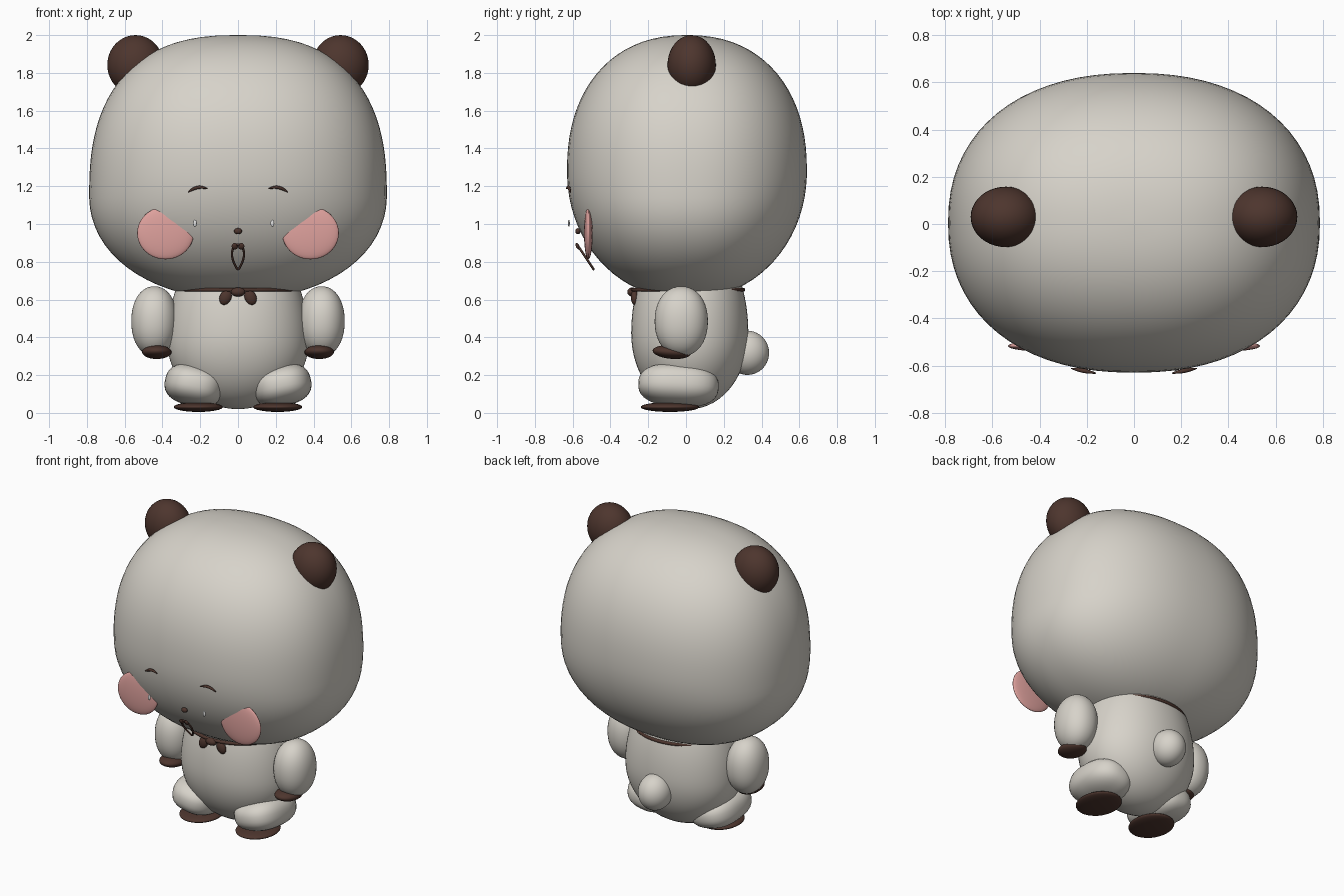
import bpy, bmesh, math
from mathutils import Vector, Euler

if "Cube" in bpy.data.objects:
    bpy.data.objects.remove(bpy.data.objects["Cube"])


def material(name, rgb):
    m = bpy.data.materials.new(name)
    m.diffuse_color = (*rgb, 1)
    m.use_nodes = True
    m.node_tree.nodes["Principled BSDF"].inputs["Base Color"].default_value = m.diffuse_color
    return m


CREAM = material("cream fur", (0.68, 0.65, 0.59))
BROWN = material("dark brown", (0.075, 0.036, 0.027))
PINK = material("blush pink", (0.74, 0.36, 0.34))
WHITE = material("tear white", (0.75, 0.75, 0.75))


def add(name, bm, mat):
    bmesh.ops.recalc_face_normals(bm, faces=bm.faces)
    me = bpy.data.meshes.new(name)
    bm.to_mesh(me)
    bm.free()
    for p in me.polygons:
        p.use_smooth = True
    me.materials.append(mat)
    ob = bpy.data.objects.new(name, me)
    bpy.context.collection.objects.link(ob)
    return ob


def spow(v, e):
    return math.copysign(abs(v) ** e, v)


def blob(name, loc, radii, mat, rot=(0, 0, 0), power=2.0, seg=40):
    """Rounded ellipsoid; power above 2 makes it boxier."""
    bm = bmesh.new()
    bmesh.ops.create_uvsphere(bm, u_segments=seg, v_segments=seg // 2, radius=1)
    turn = Euler(rot).to_matrix()
    for v in bm.verts:
        d = sum(abs(c) ** power for c in v.co) ** (-1 / power)
        v.co = turn @ Vector([c * d * r for c, r in zip(v.co, radii)]) + Vector(loc)
    return add(name, bm, mat)


def half(z, mid, low, high, r, p_up=2.0, p_low=2.0):
    """Radius at height z of an egg profile whose widest point is at mid."""
    span, p = (high - mid, p_up) if z > mid else (mid - low, p_low)
    return r * max(0, 1 - (abs(z - mid) / span) ** p) ** (1 / p)


def loft(name, rx, ry, z0, z1, cy, power, mat, rings=40, seg=72):
    bm = bmesh.new()
    loops = []
    for i in range(rings + 1):
        z = (z0 + z1) / 2 - (z1 - z0) / 2 * math.cos(math.pi * (i + 0.12) / (rings + 0.24))
        loops.append([bm.verts.new((rx(z) * spow(math.cos(a), 2 / power),
                                    cy + ry(z) * spow(math.sin(a), 2 / power), z))
                      for a in (2 * math.pi * k / seg for k in range(seg))])
    for a, b in zip(loops, loops[1:]):
        for k in range(seg):
            bm.faces.new((a[k], a[(k + 1) % seg], b[(k + 1) % seg], b[k]))
    bm.faces.new(loops[0])
    bm.faces.new(loops[-1])
    return add(name, bm, mat)


def tube(name, points, radius, mat, taper=None, closed=False):
    """Round line through the points, turned into a mesh."""
    cu = bpy.data.curves.new(name, 'CURVE')
    cu.dimensions = '3D'
    cu.bevel_depth = radius
    cu.bevel_resolution = 3
    cu.use_fill_caps = True
    sp = cu.splines.new('POLY')
    sp.points.add(len(points) - 1)
    sp.use_cyclic_u = closed
    for i, (p, co) in enumerate(zip(sp.points, points)):
        p.co = (*co, 1)
        p.radius = taper(i / (len(points) - 1)) if taper else 1
    tmp = bpy.data.objects.new(name, cu)
    bpy.context.collection.objects.link(tmp)
    me = bpy.data.meshes.new_from_object(tmp)
    bpy.data.objects.remove(tmp)
    me.materials.clear()
    me.materials.append(mat)
    for p in me.polygons:
        p.use_smooth = True
    ob = bpy.data.objects.new(name, me)
    bpy.context.collection.objects.link(ob)
    return ob


# Head: wide egg with a flattened crown, widest lower from the front than from the side
loft("head", lambda z: half(z, 1.15, 0.60, 2.0, 0.788, 2.5, 2.1),
     lambda z: half(z, 1.28, 0.60, 2.0, 0.635, 2.25, 2.05),
     0.60, 2.0, 0.005, 2.25, CREAM)

# Body, rising into the head
loft("body", lambda z: half(z, 0.38, 0.02, 0.95, 0.375),
     lambda z: half(z, 0.42, 0.02, 0.98, 0.31), 0.02, 0.68, 0.02, 2.1, CREAM, rings=28)

# Tail
blob("tail", (0, 0.325, 0.318), (0.105, 0.115, 0.117), CREAM)

# Collar and bow
tube("collar", [(0.318 * math.cos(a), 0.01 + 0.292 * math.sin(a), 0.652)
                for a in (2 * math.pi * k / 64 for k in range(64))], 0.011, BROWN, closed=True)
blob("bow_knot", (0, -0.285, 0.64), (0.038, 0.026, 0.024), BROWN, seg=24)

for s, side in ((-1, "left"), (1, "right")):
    blob(side + "_ear", (s * 0.543, 0.03, 1.842), (0.149, 0.128, 0.158), BROWN)

    # Arm with dark paw
    blob(side + "_arm", (s * 0.443, -0.025, 0.485), (0.122, 0.141, 0.185), CREAM, power=2.15)
    blob(side + "_paw", (s * 0.43, -0.075, 0.322), (0.078, 0.102, 0.036), BROWN,
         rot=(-0.08, 0, 0), seg=32)

    # Leg with dark sole
    blob(side + "_leg", (s * 0.231, -0.04, 0.146), (0.158, 0.213, 0.108), CREAM,
         rot=(-0.06, -s * 0.2, 0), power=2.5)
    blob(side + "_sole", (s * 0.21, -0.085, 0.031), (0.13, 0.155, 0.026), BROWN, seg=32)

    # Bow loop
    blob(side + "_bow_loop", (s * 0.066, -0.272, 0.612), (0.031, 0.02, 0.042), BROWN,
         rot=(0, -s * 0.45, 0), seg=24)

    # Blush cheek, partly sunk into the face
    blob(side + "_cheek", (s * 0.384, -0.517, 0.952), (0.15, 0.023, 0.139), PINK)

    # Closed eye: tapered arc just in front of the face
    arc = []
    for k in range(15):
        t = k / 14
        arc.append((s * (0.162 + 0.103 * t), -0.632 + 0.02 * t,
                    1.187 - 0.019 * t + 0.016 * math.sin(math.pi * t)))
    tube(side + "_eye", arc, 0.009, BROWN,
         taper=lambda t: 0.3 + 0.7 * math.sin(math.pi * t))

    # Upper lip, one bump per side
    blob(side + "_lip", (s * 0.017, -0.573, 0.882), (0.017, 0.009, 0.019), BROWN,
         rot=(0.5, s * 0.5, 0), seg=16)

# Tear drops
for name, x in (("left_tear", -0.228), ("right_tear", 0.182)):
    blob(name, (x, -0.62, 1.004), (0.01, 0.005, 0.019), WHITE, seg=16)

# Nose
blob("nose", (0, -0.572, 0.962), (0.021, 0.014, 0.016), BROWN, seg=24)

# Open mouth: slanted ring that narrows to a point at the bottom
mouth = []
for k in range(40):
    a = 2 * math.pi * k / 40
    u = (1 - math.cos(a)) / 2
    mouth.append((0.036 * math.sin(a) * (1 - 0.6 * u ** 2),
                  -0.577 + 0.088 * u, 0.892 - 0.132 * u))
tube("mouth", mouth, 0.006, BROWN, closed=True)
